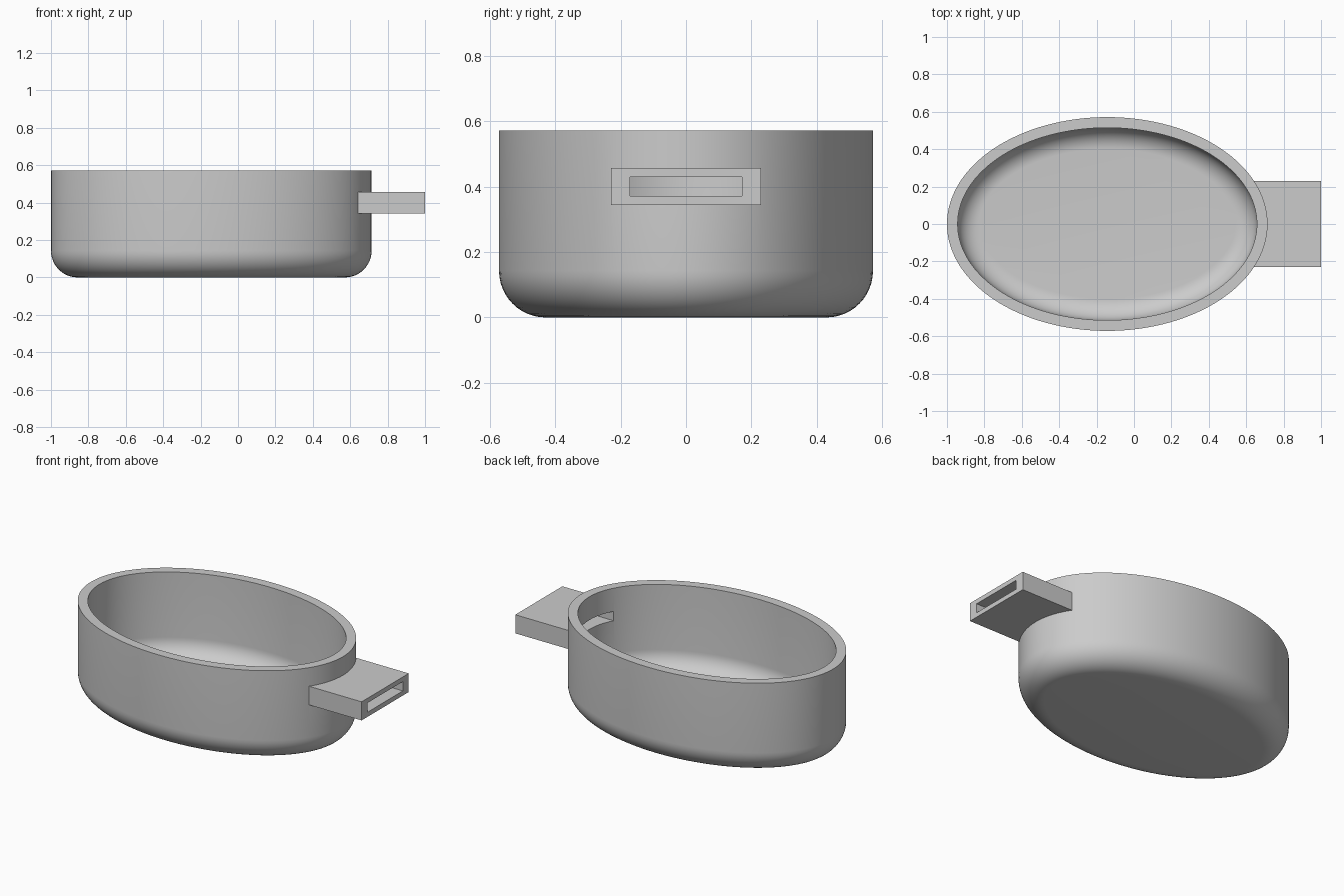
import bpy
import bmesh
from math import cos, sin, pi, hypot, radians

if "Cube" in bpy.data.objects:
    bpy.data.objects.remove(bpy.data.objects["Cube"], do_unlink=True)

U = 2 / 350          # one design unit
CX = -50 * U / 2     # centre of the oval bowl
SEGMENTS = 128
FILLET_STEPS = 12

grey = bpy.data.materials.new("plain grey")
grey.use_nodes = True
colour = (0.6, 0.6, 0.6, 1)
grey.diffuse_color = colour
grey.node_tree.nodes["Principled BSDF"].inputs["Base Color"].default_value = colour


def add_object(name, bm):
    bmesh.ops.recalc_face_normals(bm, faces=bm.faces)
    mesh = bpy.data.meshes.new(name)
    bm.to_mesh(mesh)
    bm.free()
    mesh.materials.append(grey)
    obj = bpy.data.objects.new(name, mesh)
    bpy.context.collection.objects.link(obj)
    return obj


def oval_solid(name, rx, ry, bottom, top, fillet):
    """Upright elliptical solid with a rounded bottom edge."""
    bm = bmesh.new()
    profile = []
    for i in range(FILLET_STEPS + 1):
        a = pi / 2 * i / FILLET_STEPS
        profile.append((fillet * (1 - sin(a)), bottom + fillet * (1 - cos(a))))
    profile.append((0, top))
    rings = []
    for inset, z in profile:
        ring = []
        for s in range(SEGMENTS):
            t = 2 * pi * s / SEGMENTS
            nx, ny = ry * cos(t), rx * sin(t)
            n = hypot(nx, ny)
            ring.append(bm.verts.new((CX + rx * cos(t) - inset * nx / n,
                                      ry * sin(t) - inset * ny / n, z)))
        rings.append(ring)
    for low, high in zip(rings, rings[1:]):
        for s in range(SEGMENTS):
            k = (s + 1) % SEGMENTS
            bm.faces.new((low[s], low[k], high[k], high[s]))
    bm.faces.new(rings[0][::-1])
    bm.faces.new(rings[-1])
    return add_object(name, bm)


def box(name, x0, x1, half_y, z0, z1):
    bm = bmesh.new()
    bmesh.ops.create_cube(bm, size=1)
    for v in bm.verts:
        v.co = (x1 if v.co.x > 0 else x0,
                half_y if v.co.y > 0 else -half_y,
                z1 if v.co.z > 0 else z0)
    return add_object(name, bm)


def combine(target, tool, operation):
    mod = target.modifiers.new(operation.lower(), 'BOOLEAN')
    mod.operation = operation
    mod.solver = 'EXACT'
    mod.object = tool
    tool.hide_render = True
    bpy.context.view_layer.objects.active = target
    bpy.ops.object.modifier_apply(modifier=mod.name)
    bpy.data.objects.remove(tool, do_unlink=True)


# Bowl body, then the spout, the cavity and the slot through the wall
bowl = oval_solid("bowl_with_spout", 150 * U, 100 * U, 0, 100 * U, 25 * U)
combine(bowl, box("spout", 0.4, 1, 40 * U, 60 * U, 80 * U), 'UNION')
combine(bowl, oval_solid("cavity", 140 * U, 90 * U, 10 * U, 110 * U, 20 * U),
        'DIFFERENCE')
combine(bowl, box("slot", 0.4, 1.1, 30 * U, 65 * U, 75 * U), 'DIFFERENCE')

# Smooth walls with crisp rims
bpy.ops.object.select_all(action='DESELECT')
bowl.select_set(True)
bpy.context.view_layer.objects.active = bowl
bpy.ops.object.shade_smooth_by_angle(angle=radians(30))
